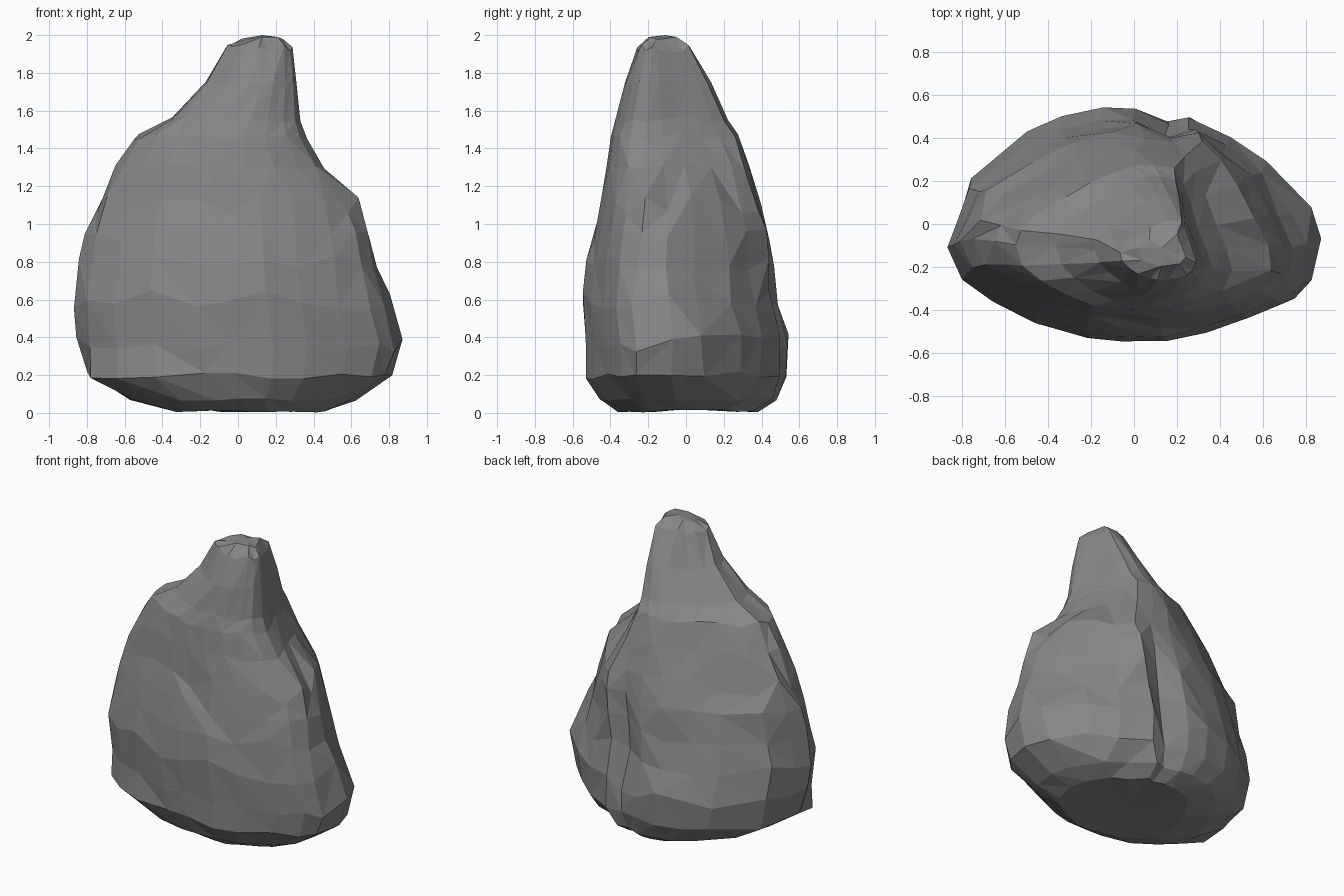
import bpy, bmesh, math, random
from mathutils import Vector, noise

if "Cube" in bpy.data.objects:
    bpy.data.objects.remove(bpy.data.objects["Cube"])
random.seed(4)

# Height levels: z, left x, right x, front y, back y
LEVELS = [
    (0.01, -0.34, 0.48, -0.36, 0.38),
    (0.07, -0.57, 0.62, -0.46, 0.48),
    (0.20, -0.80, 0.82, -0.53, 0.53),
    (0.37, -0.85, 0.865, -0.535, 0.54),
    (0.60, -0.87, 0.81, -0.545, 0.49),
    (0.78, -0.84, 0.75, -0.52, 0.465),
    (0.93, -0.81, 0.71, -0.48, 0.45),
    (1.10, -0.75, 0.65, -0.445, 0.40),
    (1.30, -0.65, 0.46, -0.42, 0.335),
    (1.46, -0.55, 0.37, -0.40, 0.27),
    (1.55, -0.37, 0.33, -0.37, 0.22),
    (1.74, -0.18, 0.31, -0.32, 0.13),
    (1.93, -0.06, 0.29, -0.26, 0.02),
    (1.985, 0.02, 0.24, -0.20, -0.04),
]
# Plan outlines scaled to -1..1, running round from the front: broad base, then wedge-shaped neck
BASE = [(-.05, -1), (.21, -1), (.42, -.91), (.66, -.78), (.86, -.65), (.95, -.5),
        (1, -.13), (.93, .17), (.72, .55), (.52, .72), (.3, .95), (.18, .92),
        (0, 1), (-.17, 1), (-.4, .93), (-.58, .8), (-.89, .39), (-.95, .05),
        (-1, -.17), (-.92, -.45), (-.75, -.65), (-.52, -.83), (-.23, -.98)]
NECK = [(0, -1), (.25, -1), (.5, -.95), (.75, -.85), (.92, -.7), (1, -.45),
        (.95, -.2), (.86, .1), (.77, .45), (.69, .75), (.6, .95), (.4, 1),
        (.2, 1), (0, .9), (-.25, .75), (-.5, .58), (-.78, .35), (-.95, .1),
        (-1, -.1), (-.93, -.38), (-.75, -.6), (-.5, -.8), (-.2, -.96)]


def bump(v, centre, width):
    return math.exp(-((v - centre) / width) ** 2)


bm = bmesh.new()
rings = []
for z, x0, x1, y0, y1 in LEVELS:
    ring = []
    t = min(1, max(0, (z - 0.5) / 0.8))
    for (ua, va), (ub, vb) in zip(BASE, NECK):
        u, v = ua + (ub - ua) * t, va + (vb - va) * t
        # fuller foot at the front left
        if z < 0.3 and u < -0.3 and -0.9 < v < -0.3:
            u, v = u * 1.06, v * 1.06
        x = (x0 + x1) / 2 + u * (x1 - x0) / 2
        y = (y0 + y1) / 2 + v * (y1 - y0) / 2
        # vertical cleft on the back, right of the middle
        if v > 0.5:
            y -= 0.06 * bump(x, 0.18, 0.09) * bump(z, 0.65, 0.35)
        # lumpy rock at the lower right of the back
        amp = 0.03 if u > 0.2 and v > 0 and z < 0.9 else 0.012
        n = noise.noise_vector(Vector((x, y, z)) * 4.5) * amp
        # uneven heights break up the level rings
        dz = random.uniform(-1, 1) * (0.05 if 0.3 < z < 1.2 else 0.02 if z > 0.1 else 0.008)
        ring.append(bm.verts.new((x + n.x, y + n.y, min(1.99, max(0, z + dz)))))
    rings.append(ring)

# Skin between levels, with random diagonals for irregular facets
N = len(BASE)
for lo, hi in zip(rings, rings[1:]):
    for i in range(N):
        a, b, c, d = lo[i], lo[(i + 1) % N], hi[(i + 1) % N], hi[i]
        tris = ((a, b, c), (a, c, d)) if random.random() < .5 else ((a, b, d), (b, c, d))
        for f in tris:
            bm.faces.new(f)

# Underside and rounded peak
for ring, tip, flip in ((rings[0], (0.05, 0, 0.02), True), (rings[-1], (0.13, -0.11, 2.0), False)):
    p = bm.verts.new(tip)
    for i in range(N):
        a, b = ring[i], ring[(i + 1) % N]
        bm.faces.new((b, a, p) if flip else (a, b, p))

# Merge the tiny facets of the narrow neck and base
bmesh.ops.remove_doubles(bm, verts=bm.verts, dist=0.035)
bmesh.ops.recalc_face_normals(bm, faces=bm.faces)

mesh = bpy.data.meshes.new("boulder")
bm.to_mesh(mesh)
bm.free()
stone = bpy.data.materials.new("grey stone")
stone.diffuse_color = (0.24, 0.24, 0.24, 1)
stone.use_nodes = True
stone.node_tree.nodes["Principled BSDF"].inputs["Base Color"].default_value = stone.diffuse_color
mesh.materials.append(stone)
boulder = bpy.data.objects.new("boulder", mesh)
bpy.context.collection.objects.link(boulder)
